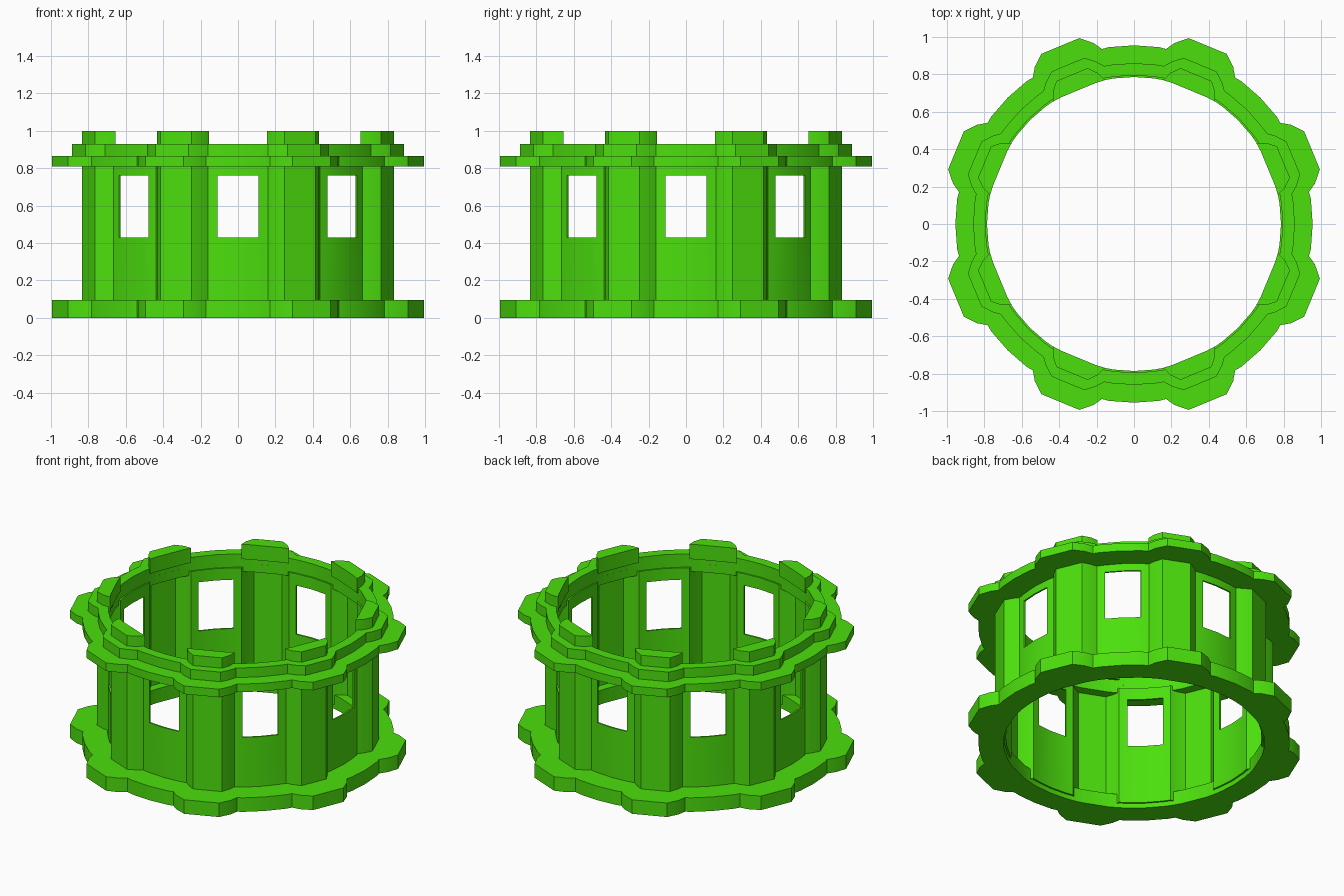
import bpy, bmesh, math

if "Cube" in bpy.data.objects:
    bpy.data.objects.remove(bpy.data.objects["Cube"])

green = bpy.data.materials.new("bright green")
green.diffuse_color = (0.072, 0.74, 0.004, 1)
green.use_nodes = True
green.node_tree.nodes["Principled BSDF"].inputs["Base Color"].default_value = green.diffuse_color


def finish(name, bm):
    bmesh.ops.recalc_face_normals(bm, faces=bm.faces)
    me = bpy.data.meshes.new(name)
    bm.to_mesh(me)
    bm.free()
    me.materials.append(green)
    ob = bpy.data.objects.new(name, me)
    bpy.context.collection.objects.link(ob)
    bpy.ops.object.select_all(action='DESELECT')
    ob.select_set(True)
    bpy.context.view_layer.objects.active = ob
    bpy.ops.object.shade_smooth_by_angle(angle=math.radians(32))
    return ob


def polar(r, deg):
    a = math.radians(deg)
    return r * math.cos(a), r * math.sin(a)


def place(rad, tan, deg):
    """Point given as radial and sideways distance about a direction."""
    a = math.radians(deg)
    return (rad * math.cos(a) - tan * math.sin(a),
            rad * math.sin(a) + tan * math.cos(a))


def outline(radius, bump):
    """Eightfold outline: an arc at each window, a faceted bump between."""
    pts = []
    for k in range(8):
        pts += [polar(radius, 45 * k + d) for d in (-8, 0, 8)]
        pts += [place(r, -t, 45 * k + 22.5) for r, t in bump]
        pts += [place(r, t, 45 * k + 22.5) for r, t in reversed(bump)]
    return pts


def ring(name, outer, inner, levels, hole=lambda i, j: False):
    """Closed ring between two outlines; hole() cells are left open."""
    bm = bmesh.new()
    n, m = len(outer), len(levels)
    O = [[bm.verts.new((x, y, z)) for x, y in outer] for z in levels]
    I = [[bm.verts.new((x, y, z)) for x, y in inner] for z in levels]

    def solid(i, j):
        return 0 <= j < m - 1 and not hole(i % n, j)

    for j in range(m):
        for i in range(n):
            p = (i + 1) % n
            if solid(i, j):
                bm.faces.new((O[j][i], O[j][p], O[j + 1][p], O[j + 1][i]))
                bm.faces.new((I[j][i], I[j + 1][i], I[j + 1][p], I[j][p]))
            if solid(i, j) != solid(i, j - 1):
                bm.faces.new((O[j][i], O[j][p], I[j][p], I[j][i]))
            if j < m - 1 and solid(i, j) != solid(i - 1, j):
                bm.faces.new((O[j][i], O[j + 1][i], I[j + 1][i], I[j][i]))
    return finish(name, bm)


def circle_like(pts, r):
    return [polar(r, math.degrees(math.atan2(y, x))) for x, y in pts]


# Thin wall with bulging pillars and eight window openings
wall = outline(0.797, [(0.782, 0.15), (0.82, 0.128), (0.865, 0.09)])
wall_in = [(x * 0.986, y * 0.986) for x, y in wall]
ring("tower_wall", wall, wall_in, [0.03, 0.43, 0.76, 0.84],
     lambda i, j: j == 1 and i % 9 < 2)

# Base and upper ledge share one outline
wide = outline(0.955, [(0.93, 0.2), (0.977, 0.17), (1.03, 0.11)])
ring("base_ring", wide, circle_like(wide, 0.80), [0, 0.095])
ring("upper_ledge", wide, circle_like(wide, 0.795), [0.81, 0.865])

# Narrower step above the ledge
step = outline(0.86, [(0.842, 0.175), (0.88, 0.145), (0.922, 0.095)])
ring("parapet_step", step, circle_like(step, 0.795), [0.865, 0.93])

# Eight battlement blocks above the pillars
bm = bmesh.new()
half = [(0.775, 0.10), (0.77, 0.15), (0.82, 0.13), (0.865, 0.09)]
section = [(r, -t) for r, t in half] + [(r, t) for r, t in reversed(half)]
for k in range(8):
    xy = [place(r, t, 45 * k + 22.5) for r, t in section]
    low = [bm.verts.new((x, y, 0.90)) for x, y in xy]
    top = [bm.verts.new((x, y, 1.0)) for x, y in xy]
    bm.faces.new(low[::-1])
    bm.faces.new(top)
    for i in range(8):
        p = (i + 1) % 8
        bm.faces.new((low[i], low[p], top[p], top[i]))
finish("battlements", bm)
